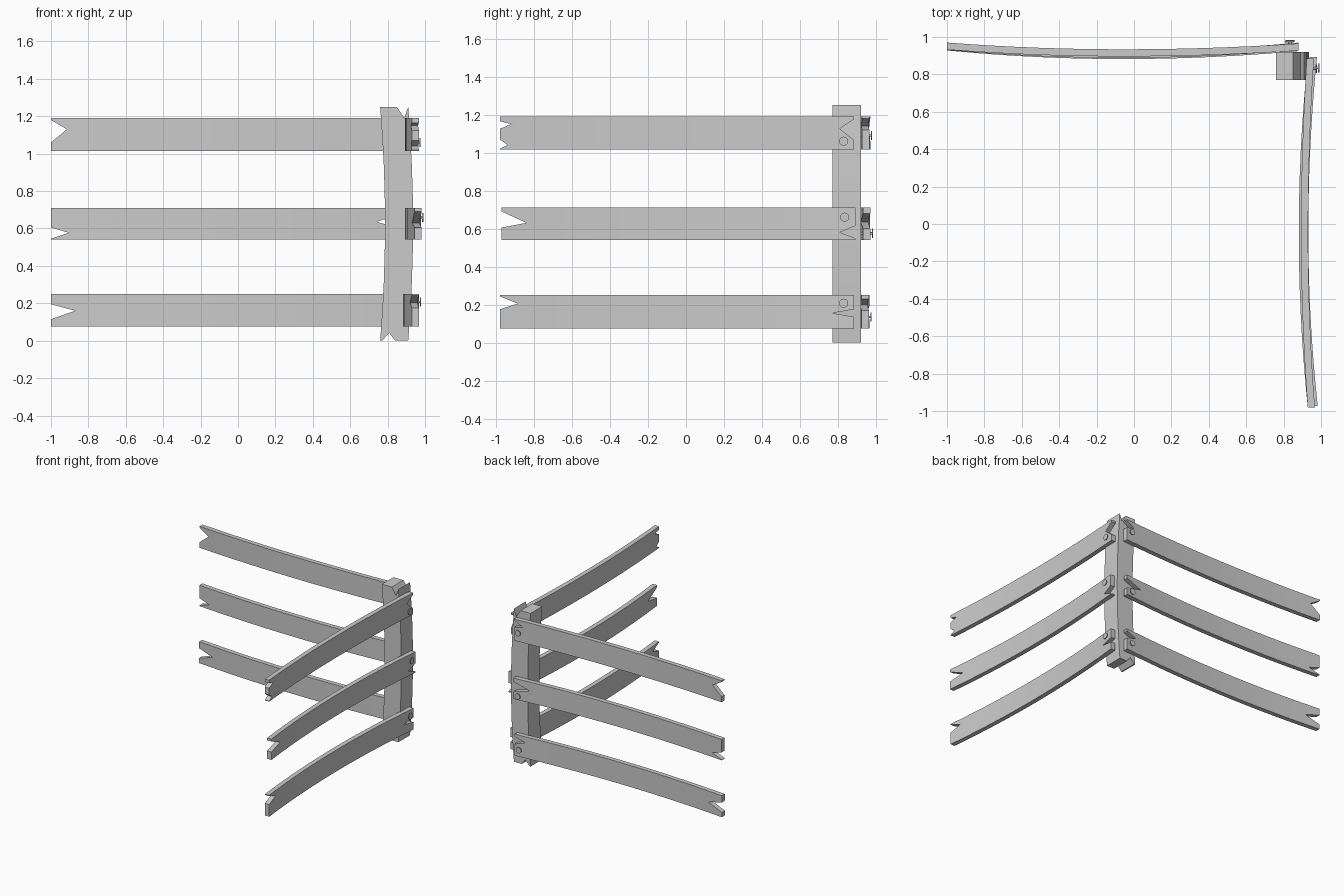
import bpy, bmesh
from mathutils import Vector, Matrix

if "Cube" in bpy.data.objects:
    bpy.data.objects.remove(bpy.data.objects["Cube"])


def finish(bm, name):
    bmesh.ops.recalc_face_normals(bm, faces=bm.faces)
    me = bpy.data.meshes.new(name)
    bm.to_mesh(me)
    bm.free()
    ob = bpy.data.objects.new(name, me)
    bpy.context.collection.objects.link(ob)
    bpy.ops.object.select_all(action='DESELECT')
    ob.select_set(True)
    bpy.context.view_layer.objects.active = ob
    bpy.ops.object.shade_smooth_by_angle(angle=0.5)
    return ob


def slab(outline, axis, thick, lo, hi, cuts):
    """Extrude a (u, z) outline along w and slice it along one axis so it can bend."""
    bm = bmesh.new()
    face = bm.faces.new([bm.verts.new((u, 0, z)) for u, z in outline])
    ext = bmesh.ops.extrude_face_region(bm, geom=[face])
    vs = [g for g in ext['geom'] if isinstance(g, bmesh.types.BMVert)]
    bmesh.ops.translate(bm, verts=vs, vec=(0, thick, 0))
    no = Vector((0, 0, 0))
    no[axis] = 1
    for i in range(1, cuts):
        bmesh.ops.bisect_plane(bm, geom=bm.verts[:] + bm.edges[:] + bm.faces[:],
                               plane_co=no * (lo + (hi - lo) * i / cuts), plane_no=no, dist=1e-5)
    return bm


def rail(name, side, u0, u1, z0, z1, left, right, mid, end0, end1, nail_u, nail_z):
    """Bowed plank with splintered ends; mid/end0/end1 are outer face positions."""
    thick = 0.038
    # left notches run top to bottom, right notches run bottom to top
    pts = [(u0, z1)] + left + [(u0, z0), (u1, z0)] + right + [(u1, z1)]
    bm = slab(pts, 0, thick, u0, u1, 15)

    def outer(u):
        t = (2 * u - u0 - u1) / (u1 - u0)
        return mid + ((end1 if t > 0 else end0) - mid) * t * t

    for v in bm.verts:
        v.co.y += outer(v.co.x) - thick
    swap = Matrix(((0, 1, 0), (1, 0, 0), (0, 0, 1))).to_4x4()
    if side:
        bm.transform(swap)
    finish(bm, name)

    # nail: thin shank with a round head standing proud of the plank
    bm = bmesh.new()
    face_y = outer(nail_u)
    for r, a, b in ((0.006, -0.05, 0.014), (0.024, 0.012, 0.018)):
        m = (Matrix.Translation((nail_u, face_y + (a + b) / 2, nail_z))
             @ Matrix.Rotation(1.5707963, 4, 'X'))
        bmesh.ops.create_cone(bm, cap_ends=True, segments=12, radius1=r, radius2=r,
                              depth=b - a, matrix=m)
    if side:
        bm.transform(swap)
    finish(bm, name + "_nail")


# corner post, bowed outward in x, with notched top and foot
post = [(.76, 0), (.77, 0), (.805, .042), (.84, 0), (.91, 0), (.91, 1.25),
        (.885, 1.19), (.85, 1.25), (.76, 1.25)]
bm = slab(post, 2, 0.15, 0, 1.25, 8)
for v in bm.verts:
    v.co.x += 0.026 * (1 - ((v.co.z - .625) / .625) ** 2)
    v.co.y += 0.77
finish(bm, "corner_post")

# back rails
rail("back_rail_top", False, -1, .88, 1.015, 1.19,
     [(-1, 1.18), (-.915, 1.13), (-1, 1.06)],
     [(.88, 1.12), (.80, 1.14), (.88, 1.18)], .934, .97, .965, .835, 1.09)
rail("back_rail_middle", False, -1, .88, .54, .71,
     [(-1, .605), (-.905, .577), (-1, .545)],
     [(.88, .60), (.74, .635), (.88, .68)], .926, .968, .97, .835, .575)
rail("back_rail_bottom", False, -1, .875, .075, .25,
     [(-1, .195), (-.87, .16), (-1, .115)],
     [(.875, .17), (.78, .2), (.875, .23)], .920, .966, .962, .83, .135)

# side rails
rail("side_rail_top", True, -.98, .885, 1.015, 1.19,
     [(-.98, 1.165), (-.92, 1.15), (-.98, 1.125), (-.98, 1.07), (-.94, 1.04), (-.98, 1.02)],
     [(.885, 1.065), (.81, 1.125), (.885, 1.175)], .931, .967, .962, .83, 1.06)
rail("side_rail_middle", True, -.972, .893, .54, .71,
     [(-.972, .69), (-.84, .63), (-.972, .605)],
     [(.893, .548), (.81, .58), (.893, .615)], .932, .982, .978, .835, .66)
rail("side_rail_bottom", True, -.98, .885, .075, .25,
     [(-.98, .243), (-.885, .205), (-.98, .175)],
     [(.885, .135), (.77, .155), (.885, .175)], .919, .967, .967, .83, .207)
